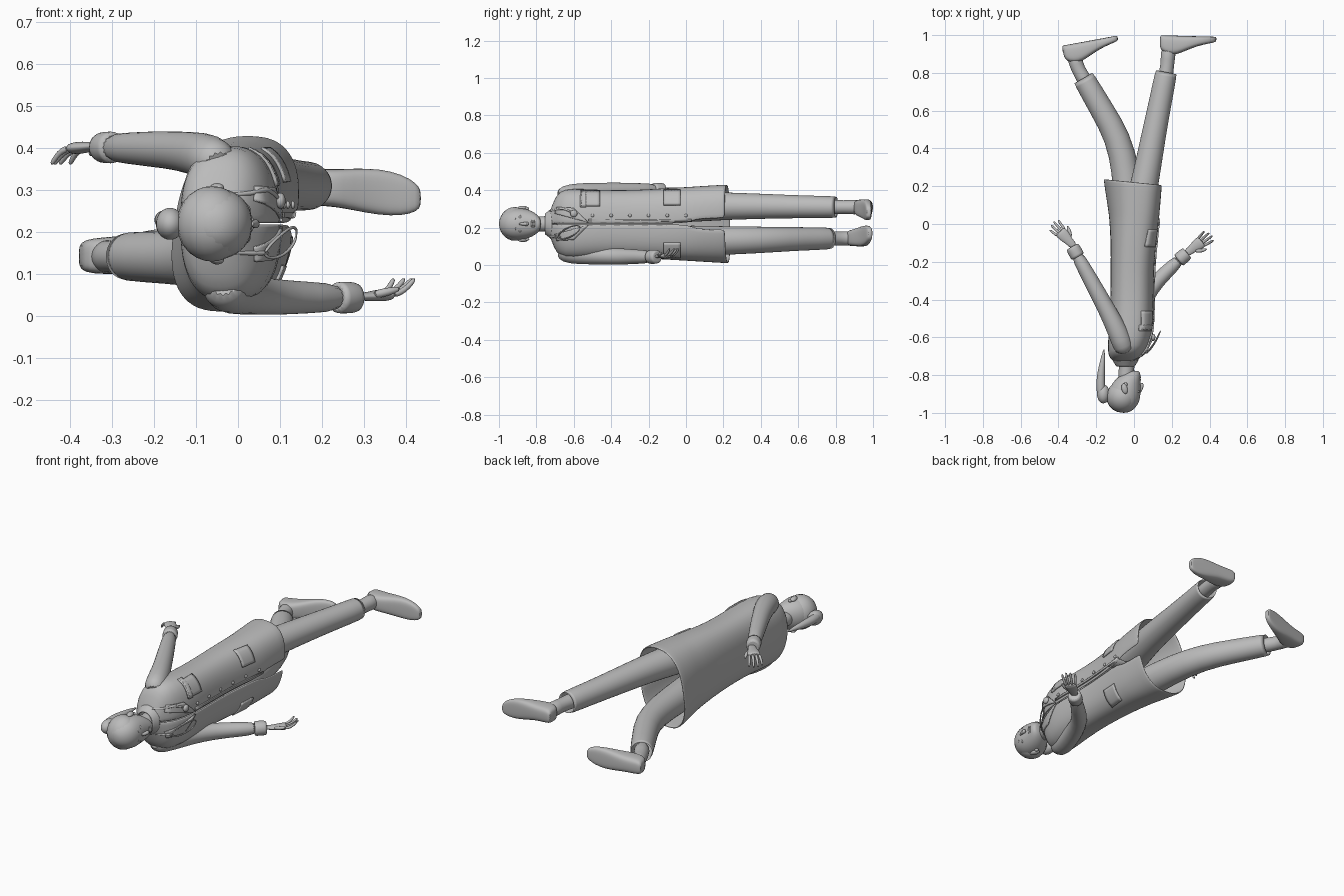
import bpy, bmesh
from math import sin, cos, pi, copysign
from mathutils import Vector, Matrix

if "Cube" in bpy.data.objects:
    bpy.data.objects.remove(bpy.data.objects["Cube"])

grey = bpy.data.materials.new("plain grey")
grey.use_nodes = True
grey.diffuse_color = (.5, .5, .5, 1)
grey.node_tree.nodes["Principled BSDF"].inputs["Base Color"].default_value = grey.diffuse_color
MID = .22  # the figure lies on its right side; its symmetry plane is z = MID
SIDE, FORWARD = Vector((0, 0, 1)), Vector((1, 0, 0))


def finish(name, bm, subdiv=1, thick=0, angle=60):
    bmesh.ops.recalc_face_normals(bm, faces=bm.faces)
    mesh = bpy.data.meshes.new(name)
    bm.to_mesh(mesh)
    bm.free()
    obj = bpy.data.objects.new(name, mesh)
    bpy.context.collection.objects.link(obj)
    mesh.materials.append(grey)
    if thick:
        mod = obj.modifiers.new("thickness", "SOLIDIFY")
        mod.thickness, mod.offset = thick, 0
    if subdiv:
        obj.modifiers.new("smooth", "SUBSURF").levels = subdiv
        obj.modifiers["smooth"].render_levels = subdiv
    for o in bpy.context.selected_objects:
        o.select_set(False)
    obj.select_set(True)
    bpy.context.view_layer.objects.active = obj
    bpy.ops.object.shade_smooth_by_angle(angle=angle * pi / 180)
    return obj


def power(v, p):
    return copysign(abs(v) ** p, v)


def ring(centre, u, v, p=1.0, n=20, gap=None):
    """Superellipse loop around centre; a gap angle leaves it open at +u."""
    if gap is None:
        angles = [2 * pi * i / n for i in range(n)]
    else:
        angles = [gap + (2 * pi - 2 * gap) * i / n for i in range(n + 1)]
    return [centre + u * power(cos(a), p) + v * power(sin(a), p) for a in angles]


def skin(name, rings, closed=True, caps=True, **kw):
    bm = bmesh.new()
    loops = [[bm.verts.new(c) for c in r] for r in rings]
    n = len(loops[0])
    for a, b in zip(loops, loops[1:]):
        for i in range(n if closed else n - 1):
            j = (i + 1) % n
            bm.faces.new((a[i], a[j], b[j], b[i]))
    if caps:
        bm.faces.new(loops[0])
        bm.faces.new(loops[-1])
    return finish(name, bm, **kw)


def limb(name, rows, n=16, flat=1.0, **kw):
    """Round limb through rows of (x, y, z, radius); flat scales its z thickness."""
    pts = [Vector(r[:3]) for r in rows]
    rings = []
    for i, (p, r) in enumerate(zip(pts, rows)):
        t = (pts[min(i + 1, len(pts) - 1)] - pts[max(i - 1, 0)]).normalized()
        ref = SIDE if abs(t.z) < .9 else FORWARD
        u = t.cross(ref).normalized()
        rings.append(ring(p, u * r[3], u.cross(t) * r[3] * flat, n=n))
    return skin(name, rings, **kw)


def ball(name, centre, size, turn=0):
    bm = bmesh.new()
    m = Matrix.Translation(centre) @ Matrix.Rotation(turn, 4, "Z") @ Matrix.Diagonal((*size, 1))
    bmesh.ops.create_uvsphere(bm, u_segments=20, v_segments=14, radius=1, matrix=m)
    return finish(name, bm, subdiv=0)


def stack(rows):
    """Rings across the body for rows of (y, x centre, x radius, z radius)."""
    return [ring(Vector((x, y, MID)), FORWARD * rx, SIDE * rz, .95) for y, x, rx, rz in rows]


# Coat, open below the last button, hem twisted by the stride
coat_rows = [(-.73, -.045, .05, .05, 0), (-.715, -.05, .07, .09, 0), (-.69, -.045, .088, .155, 0),
             (-.65, -.03, .105, .185, 0), (-.55, -.015, .115, .183, 0), (-.4, -.01, .11, .176, 0),
             (-.25, -.01, .11, .178, 0), (-.1, -.003, .116, .188, 0), (.03, 0, .126, .195, .005),
             (.05, 0, .128, .197, .07), (.2, -.006, .142, .206, .08), (.222, -.007, .143, .207, .08)]
rings = []
for y, x, rx, rz, gap in coat_rows:
    t = min(max((y + .15) / .35, 0), 1)
    loop = ring(Vector((x, y, MID)), FORWARD * rx, SIDE * rz, .78, 32, gap)
    for p in loop:
        p.x += .15 * t * (p.z - MID)
        p.y -= .1 * t * p.x
    rings.append(loop)
coat = skin("coat", rings, closed=False, caps=False, thick=.008)
bpy.context.view_layer.update()
depsgraph = bpy.context.evaluated_depsgraph_get()


def on_coat(y, z, lift=0.0):
    hit, where, *_ = coat.ray_cast(Vector((1, y, z)), Vector((-1, 0, 0)), depsgraph=depsgraph)
    return Vector(((where.x if hit else -.03) + lift, y, z))


def drape(name, a, b, c, d, thick=.008):
    """Cloth plate laid on the coat front between four (y, z) corners."""
    a, b, c, d = map(Vector, (a, b, c, d))
    rows = [[on_coat(*a.lerp(b, i / 6).lerp(d.lerp(c, i / 6), j / 6), .004) for i in range(7)]
            for j in range(7)]
    return skin(name, rows, closed=False, caps=False, thick=thick, subdiv=0, angle=40)


def patch(name, y0, y1, z0, z1):
    return drape(name, (y0, z0), (y1, z0), (y1, z1), (y0, z1))


patch("chest_pocket", -.56, -.46, .315, .395)
patch("chest_pocket_flap", -.565, -.535, .31, .4)
patch("left_hip_pocket", -.12, -.03, .32, .4)
patch("right_hip_pocket", -.12, -.03, .04, .12)
patch("front_placket", -.52, .03, .235, .247)
for s, side in ((1, "left"), (-1, "right")):
    drape(side + "_lapel", (-.7, MID + s * .055), (-.52, MID + s * .006),
          (-.6, MID + s * .085), (-.69, MID + s * .09))
for i in range(6):
    ball(f"button_{i + 1}", on_coat(-.5 + .1 * i, .265, .002), (.006, .009, .009))
skin("collar", stack([(-.755, -.045, .046, .052), (-.735, -.045, .056, .064),
                      (-.715, -.045, .07, .085)]), caps=False, thick=.008)

# Sleeves and cuffs
limb("left_sleeve", [(-.045, -.675, .355, .04), (-.055, -.65, .372, .057), (-.085, -.57, .385, .055),
                     (-.14, -.46, .394, .047), (-.2, -.35, .398, .044), (-.26, -.24, .4, .038),
                     (-.31, -.15, .402, .034)])
limb("right_sleeve", [(-.035, -.675, .085, .04), (-.035, -.65, .068, .057), (-.015, -.57, .057, .055),
                      (.03, -.45, .05, .047), (.085, -.34, .045, .044), (.17, -.255, .044, .038),
                      (.25, -.18, .044, .034)])
limb("left_cuff", [(-.296, -.175, .402, .038), (-.3, -.168, .402, .039), (-.324, -.125, .402, .038),
                   (-.328, -.118, .402, .034)])
limb("right_cuff", [(.235, -.194, .044, .038), (.24, -.19, .044, .039), (.277, -.157, .044, .038),
                    (.283, -.152, .044, .034)])


def hand(side, wrist, along, thumb, curl):
    """Palm, four curling fingers and a thumb, spread in the xy plane."""
    along, thumb = Vector(along).normalized(), Vector(thumb).normalized()

    def at(a, b, c=0.0):
        return Vector(wrist) + along * a + thumb * b + SIDE * (curl * c)
    limb(side + "_palm", [(*at(a, 0, c), r) for a, c, r in
                          ((-.03, 0, .021), (.01, 0, .021), (.035, .002, .029), (.07, .004, .034),
                           (.085, .006, .03))], flat=.45)
    for i, reach in enumerate((.05, .065, .07, .06)):
        b = -.025 + i * .0165
        limb(f"{side}_finger_{i + 1}",
             [(*at(.075 + reach * k, b * (1 + .4 * k), .005 + .04 * k * k), .009 - .003 * k)
              for k in (0, .35, .7, 1)], n=8)
    limb(side + "_thumb", [(*at(a, b, c), r) for a, b, c, r in
                           ((.02, .015, .004, .012), (.05, .04, .012, .011), (.08, .048, .02, .006))], n=8)


hand("left", (-.335, -.1, .405), (-.7, .75, 0), (.75, .7, 0), -1)
hand("right", (.295, -.142, .046), (.8, .62, 0), (.62, -.8, 0), 1)

# Trousers and ankles
limb("left_trouser", [(0, -.02, .31, .08), (.03, .1, .313, .076), (.062, .24, .315, .07), (.1, .45, .314, .063),
                      (.14, .65, .311, .057), (.172, .81, .31, .056)], caps=False, thick=.008)
limb("right_trouser", [(-.02, -.02, .13, .08), (-.028, .1, .13, .077), (-.042, .28, .132, .072),
                       (-.085, .46, .136, .066), (-.17, .605, .14, .06), (-.272, .78, .142, .056)],
     caps=False, thick=.008)
limb("left_ankle", [(.15, .7, .31, .045), (.175, .82, .31, .037), (.178, .87, .31, .037), (.185, .94, .31, .045)])
limb("right_ankle", [(-.23, .71, .142, .045), (-.285, .8, .142, .037), (-.305, .84, .142, .037),
                     (-.32, .91, .142, .045)])


def shoe(side, heel, turn, z, inward):
    """Flat-soled shoe lofted from heel to toe."""
    rows = [(0, .06, .026), (.012, .085, .04), (.05, .105, .044), (.095, .1, .045), (.14, .078, .05),
            (.2, .052, .056), (.255, .038, .05), (.29, .03, .034), (.3, .024, .018)]
    spin = Matrix.Rotation(turn, 3, "Z")
    loops = []
    for u, h, w in rows:
        mid = Vector((heel[0], heel[1], z + inward * u * u * .3)) + spin @ Vector((u, -h / 2, 0))
        loops.append(ring(mid, spin @ Vector((0, h / 2, 0)), SIDE * w, .6))
    skin(side + "_shoe", loops, angle=50)


shoe("left", (.137, 1, 0), -.03, .308, -1)
shoe("right", (-.383, .944), .18, .143, 1)

# Head and neck
limb("neck", [(-.035, -.69, MID, .055), (-.038, -.74, MID, .042), (-.042, -.79, MID, .04),
              (-.045, -.84, MID, .045)])
skin("head", stack([(-1, -.055, .015, .015), (-.99, -.055, .045, .045), (-.96, -.054, .075, .074),
                    (-.92, -.052, .087, .086), (-.88, -.05, .086, .086), (-.84, -.04, .074, .077),
                    (-.81, -.025, .06, .062), (-.785, -.008, .042, .04), (-.776, -.003, .025, .02)]))
ball("hair_cap", (-.062, -.915, MID), (.084, .084, .09))
ball("hair_bun", (-.162, -.9, MID), (.034, .05, .038))
limb("ponytail", [(-.165, -.93, .225, .02), (-.178, -.88, .228, .025), (-.176, -.8, .23, .022),
                  (-.166, -.72, .232, .013), (-.158, -.66, .232, .003)])
limb("nose", [(.032, -.895, MID, .006), (.038, -.87, MID, .009), (.045, -.852, MID, .012),
              (.034, -.844, MID, .011)], n=10)
for z in (-.006, .006):
    ball("lip", (.03, -.818 + z, MID), (.008, .006, .02))
for s, side in ((1, "left"), (-1, "right")):
    ball(side + "_eye", (.018, -.887, MID + s * .033), (.012, .008, .014))
    limb(side + "_eyebrow", [(.03, -.907, MID + s * .016, .003), (.026, -.915, MID + s * .033, .004),
                             (.008, -.908, MID + s * .052, .002)], n=8)
    ball(side + "_ear", (-.05, -.872, MID + s * .086), (.016, .028, .011), .25)
    ball(side + "_ear_lobe", (-.044, -.85, MID + s * .082), (.009, .012, .008))

# Stethoscope hung around the neck
strand = [on_coat(-.6, .275, .014), on_coat(-.66, .31, .012), on_coat(-.7, .29, .012),
          Vector((-.06, -.745, .29)), Vector((-.108, -.74, MID)), Vector((-.06, -.745, .15)),
          on_coat(-.7, .15, .012), on_coat(-.665, .15, .015)]
limb("stethoscope_tube", [(*p, .006) for p in strand], n=8)
ball("stethoscope_disc", on_coat(-.6, .275, .014), (.012, .019, .019))
loop = [on_coat(-.625 - .06 * cos(a), .175 + .028 * sin(a) - .025 * cos(a), .018 + .014 * (1 - cos(a)))
        for a in [2 * pi * i / 14 for i in range(15)]]
limb("stethoscope_headset", [(*p, .004) for p in loop], n=8)
